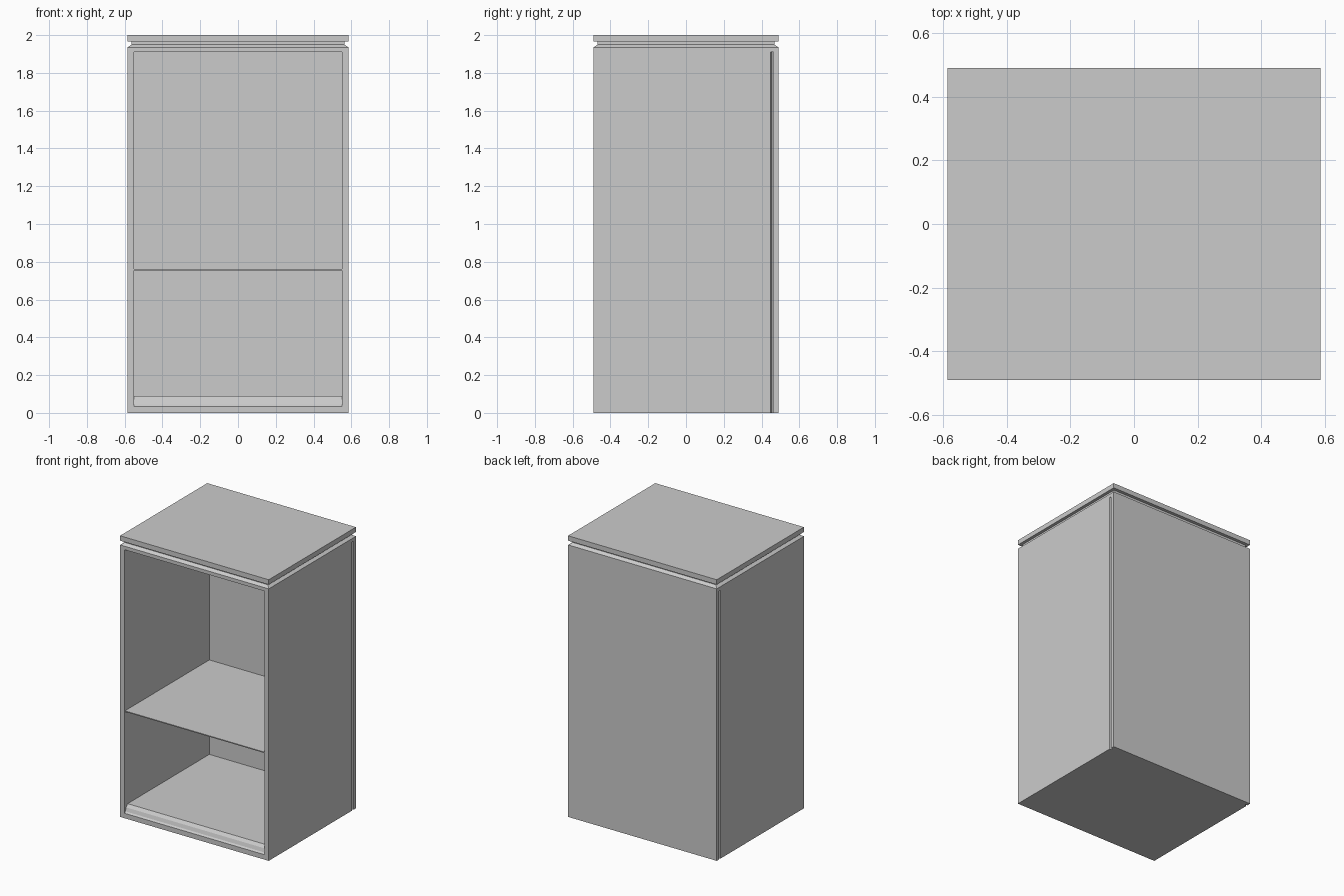
import bpy, bmesh

if "Cube" in bpy.data.objects:
    bpy.data.objects.remove(bpy.data.objects["Cube"])

W, D = 0.585, 0.49      # half width, half depth


def box(name, x0, x1, y0, y1, z0, z1):
    bm = bmesh.new()
    bmesh.ops.create_cube(bm, size=1)
    for v in bm.verts:
        v.co = (x1 if v.co.x > 0 else x0,
                y1 if v.co.y > 0 else y0,
                z1 if v.co.z > 0 else z0)
    return finish(name, bm)


def finish(name, bm):
    bmesh.ops.recalc_face_normals(bm, faces=bm.faces)
    me = bpy.data.meshes.new(name)
    bm.to_mesh(me)
    bm.free()
    ob = bpy.data.objects.new(name, me)
    bpy.context.collection.objects.link(ob)
    return ob


def extrude_profile(name, pts, vec):
    bm = bmesh.new()
    face = bm.faces.new([bm.verts.new(p) for p in pts])
    new = bmesh.ops.extrude_face_region(bm, geom=[face], use_keep_orig=True)["geom"]
    bmesh.ops.translate(bm, vec=vec, verts=[e for e in new if isinstance(e, bmesh.types.BMVert)])
    return finish(name, bm)


# top: stacked rectangles (inset, z) make slab, groove and sloped lower lip
bm = bmesh.new()
rings = []
for inset, z in [(0, 1.91), (0, 1.935), (0.022, 1.95), (0.022, 1.965), (0, 1.965), (0, 2.0)]:
    w, d = W - inset, D - inset
    rings.append([bm.verts.new((x, y, z)) for x, y in ((-w, -d), (w, -d), (w, d), (-w, d))])
for a, b in zip(rings, rings[1:]):
    for i in range(4):
        j = (i + 1) % 4
        bm.faces.new((a[i], a[j], b[j], b[i]))
bm.faces.new(rings[0])
bm.faces.new(rings[-1])
finish("top", bm)

# side panels, with a groove near the back
for s, label in ((-1, "left"), (1, "right")):
    outline = [(0.55, -D), (W, -D), (W, 0.447), (0.57, 0.455), (0.57, 0.465), (0.55, 0.465)]
    extrude_profile(label + "_side_panel", [(s * x, y, 0) for x, y in outline], (0, 0, 1.91))

# back panel
box("back_panel", -W, W, 0.463, D, 0, 1.91)

# floor with a sloped front edge
floor = [(-D, 0), (-D, 0.035), (-0.48, 0.045), (-0.472, 0.07), (-0.455, 0.09), (0.463, 0.09), (0.463, 0)]
extrude_profile("floor", [(-0.55, y, z) for y, z in floor], (1.1, 0, 0))

# thin shelf
box("shelf", -0.55, 0.55, -D + 0.005, 0.463, 0.755, 0.762)
